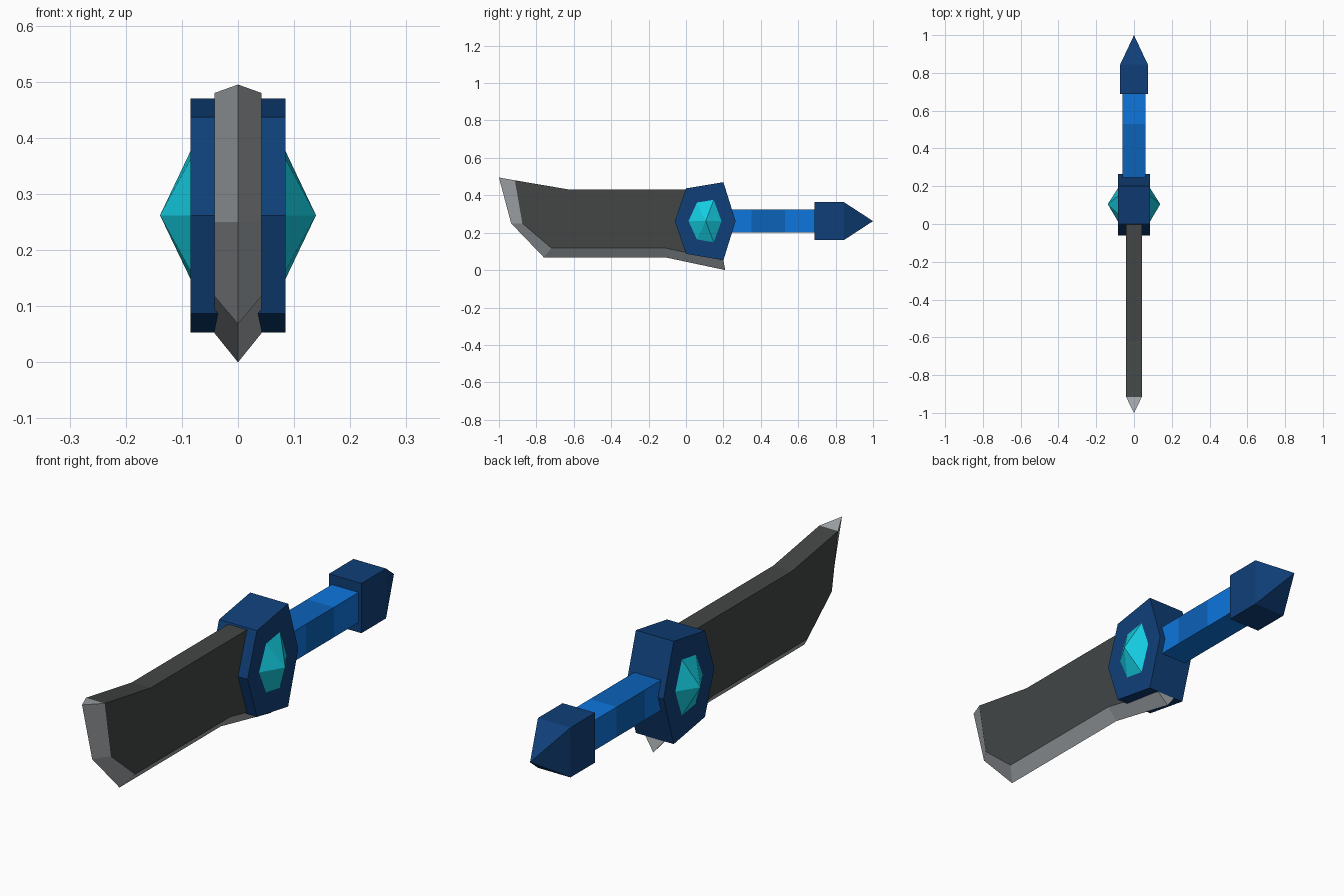
import bpy, bmesh

if "Cube" in bpy.data.objects:
    bpy.data.objects.remove(bpy.data.objects["Cube"])


def srgb(r, g, b):
    def lin(c):
        c /= 255
        return c / 12.92 if c <= 0.04045 else ((c + 0.055) / 1.055) ** 2.4
    return (lin(r), lin(g), lin(b), 1)


def material(name, rgb):
    m = bpy.data.materials.new(name)
    m.diffuse_color = srgb(*rgb)
    m.use_nodes = True
    m.node_tree.nodes["Principled BSDF"].inputs["Base Color"].default_value = m.diffuse_color
    return m


DARK = material("dark iron", (66, 70, 69))
STEEL = material("pale steel", (165, 170, 174))
NAVY = material("navy blue", (15, 63, 120))
BLUE = material("bright blue", (14, 118, 222))
MID = material("mid blue", (12, 98, 185))
TEAL = material("turquoise", (20, 205, 225))


def finish(name, bm, mats):
    bmesh.ops.recalc_face_normals(bm, faces=bm.faces)
    me = bpy.data.meshes.new(name)
    bm.to_mesh(me)
    bm.free()
    for m in mats:
        me.materials.append(m)
    ob = bpy.data.objects.new(name, me)
    bpy.context.collection.objects.link(ob)
    return ob


def ring(bm, profile, x):
    return [bm.verts.new((x, y, z)) for y, z in profile]


def bridge(bm, a, b):
    n = len(a)
    return [bm.faces.new((a[i], a[(i + 1) % n], b[(i + 1) % n], b[i])) for i in range(n)]


MID_Z = 0.262

# Blade: flat dark slab whose front and lower edges come to a steel ridge
inner = [(-0.915, 0.48), (-0.875, 0.25), (-0.72, 0.118), (-0.11, 0.118), (0.2, 0.052)]
outer = [(-1.0, 0.495), (-0.935, 0.25), (-0.76, 0.068), (-0.11, 0.068), (0.21, 0.0)]
spine = [(0.15, 0.43), (-0.62, 0.43)]
bm = bmesh.new()
right = ring(bm, inner + spine, 0.042)
left = ring(bm, inner + spine, -0.042)
edge = ring(bm, outer, 0)
bm.faces.new(right)
bm.faces.new(left)
for i in range(4, 7):                      # butt and spine
    j = (i + 1) % 7
    bm.faces.new((right[i], right[j], left[j], left[i]))
steel = []
for side in (right, left):                 # bevels
    for i in range(4):
        steel.append(bm.faces.new((side[i], side[i + 1], edge[i + 1], edge[i])))
for i in (0, 4):                           # end triangles
    steel.append(bm.faces.new((right[i], left[i], edge[i])))
for f in steel:
    f.material_index = 1
finish("blade", bm, [DARK, STEEL])

# Guard: six-sided block
guard = [(-0.06, MID_Z), (0.0, 0.437), (0.2, 0.47), (0.265, MID_Z), (0.2, 0.053), (0.0, 0.087)]
bm = bmesh.new()
a, b = ring(bm, guard, 0.085), ring(bm, guard, -0.085)
bridge(bm, a, b)
bm.faces.new(a)
bm.faces.new(b)
finish("guard", bm, [NAVY])

# Gems: six-sided pyramids on both sides of the guard
gem = [(0.01, MID_Z), (0.057, 0.365), (0.15, 0.38), (0.193, MID_Z), (0.15, 0.145), (0.057, 0.16)]
for name, s in (("right_gem", 1), ("left_gem", -1)):
    bm = bmesh.new()
    base = ring(bm, gem, s * 0.083)
    tip = bm.verts.new((s * 0.139, 0.105, MID_Z))
    bm.faces.new(base)
    for i in range(6):
        bm.faces.new((base[i], base[(i + 1) % 6], tip))
    finish(name, bm, [TEAL])


def square(bm, y, hx, hz):
    return [bm.verts.new((sx * hx, y, MID_Z + sz * hz))
            for sx, sz in ((-1, -1), (1, -1), (1, 1), (-1, 1))]


# Grip: square bar in three bands, darker in the middle and on top near the guard
bm = bmesh.new()
rings = [square(bm, y, 0.06, 0.061) for y in (0.2, 0.35, 0.53, 0.7)]
for k in range(3):
    for i, f in enumerate(bridge(bm, rings[k], rings[k + 1])):
        f.material_index = int((k == 1 and i != 0) or (k == 0 and i == 2))
bm.faces.new(rings[0])
bm.faces.new(rings[-1])
finish("grip", bm, [BLUE, MID])

# Pommel: square block ending in a pyramid
bm = bmesh.new()
a, b = square(bm, 0.687, 0.073, 0.101), square(bm, 0.845, 0.073, 0.101)
bridge(bm, a, b)
bm.faces.new(a)
tip = bm.verts.new((0, 1.0, MID_Z))
for i in range(4):
    bm.faces.new((b[i], b[(i + 1) % 4], tip))
finish("pommel", bm, [NAVY])
